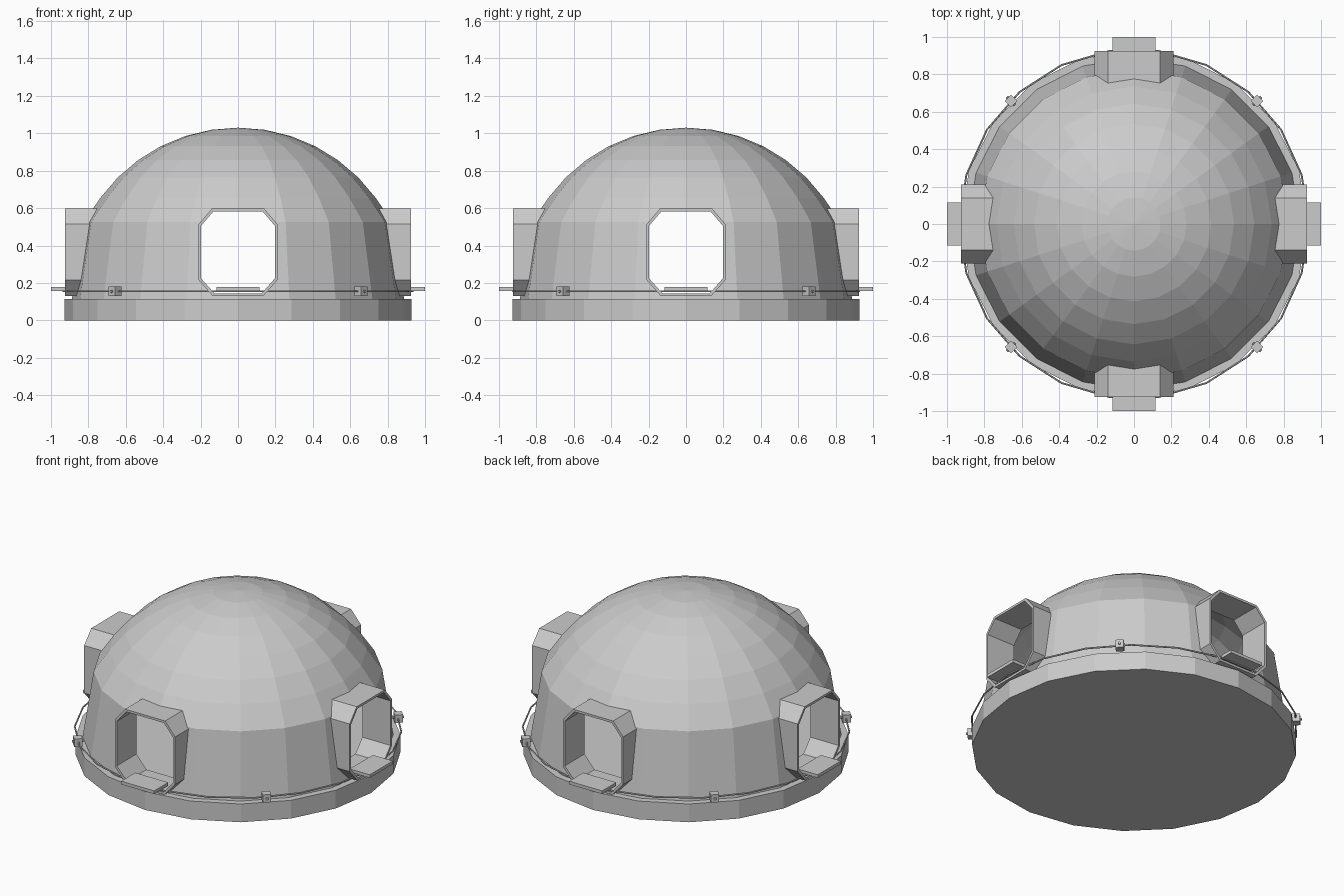
import bpy, bmesh, math
from mathutils import Matrix

cube = bpy.data.objects.get("Cube")
if cube:
    bpy.data.objects.remove(cube)

GREY = (0.6, 0.6, 0.6, 1)
mat = bpy.data.materials.new("light_grey")
mat.use_nodes = True
mat.diffuse_color = GREY
mat.node_tree.nodes["Principled BSDF"].inputs["Base Color"].default_value = GREY

SIDES = 20


def add_object(name, bm):
    bmesh.ops.recalc_face_normals(bm, faces=bm.faces)
    mesh = bpy.data.meshes.new(name)
    bm.to_mesh(mesh)
    bm.free()
    mesh.materials.append(mat)
    obj = bpy.data.objects.new(name, mesh)
    bpy.context.collection.objects.link(obj)
    return obj


def bridge(bm, loops, closed):
    """Join a list of equally long vertex loops with quads."""
    pairs = list(zip(loops, loops[1:]))
    if closed:
        pairs.append((loops[-1], loops[0]))
    for a, b in pairs:
        for i in range(len(a)):
            j = (i + 1) % len(a)
            bm.faces.new((a[i], a[j], b[j], b[i]))


def octagon(bm, y, inset):
    """Chamfered doorway outline at depth y."""
    half = [(0.135, 0.13), (0.21, 0.215), (0.21, 0.515), (0.14, 0.597)]
    k = 1 - inset / 0.21
    pts = half + [(-x, z) for x, z in reversed(half)]
    return [bm.verts.new((x * k, y, 0.3635 + (z - 0.3635) * k)) for x, z in pts]


def ring(bm, r, z):
    step = math.tau / SIDES
    return [bm.verts.new((r * math.cos(i * step), r * math.sin(i * step), z))
            for i in range(SIDES)]


def box(name, size, matrix):
    bm = bmesh.new()
    bmesh.ops.create_cube(bm, size=1)
    bm.transform(matrix @ Matrix.Diagonal((*size, 1)))
    return add_object(name, bm)


# Round base slab
bm = bmesh.new()
loops = [ring(bm, 0.928, 0), ring(bm, 0.928, 0.115)]
bridge(bm, loops, False)
for loop in loops:
    bm.faces.new(loop)
add_object("base", bm)

# Hollow dome: outer profile with tall lower panels, then an inner skin
profile = [(0.888, 0.115), (0.825, 0.525)]
for k in range(6, 0, -1):
    a = math.radians(9 * k)
    profile.append((0.91 * math.sin(a), 0.12 + 0.91 * math.cos(a)))
bm = bmesh.new()
caps = []
skins = []
for scale in (1, 0.975):
    loops = [ring(bm, r * scale, 0.115 + (z - 0.115) * scale) for r, z in profile]
    bridge(bm, loops, False)
    top = bm.verts.new((0, 0, 0.115 + 0.915 * scale))
    for i in range(SIDES):
        bm.faces.new((loops[-1][i], loops[-1][(i + 1) % SIDES], top))
    skins.append(loops[0])
bridge(bm, skins, False)
dome = add_object("dome", bm)

# Helper tunnels that open the dome at the four doorways
for i in range(2):
    bm = bmesh.new()
    ends = [octagon(bm, -1.2, 0.006), octagon(bm, 1.2, 0.006)]
    bridge(bm, ends, False)
    for loop in ends:
        bm.faces.new(loop)
    bm.transform(Matrix.Rotation(i * math.pi / 2, 4, "Z"))
    cutter = add_object(f"doorway_cutter_{i + 1}", bm)
    cutter.hide_render = True
    cutter.hide_set(True)
    cutter.display_type = "WIRE"
    cut = dome.modifiers.new("doorway", "BOOLEAN")
    cut.operation = "DIFFERENCE"
    cut.solver = "EXACT"
    cut.object = cutter

# Apply the cuts so the helpers can be removed
bpy.context.view_layer.update()
evaluated = dome.evaluated_get(bpy.context.evaluated_depsgraph_get())
cut_mesh = bpy.data.meshes.new_from_object(evaluated)
dome.modifiers.clear()
dome.data = cut_mesh
for obj in [o for o in bpy.data.objects if o.name.startswith("doorway_cutter")]:
    bpy.data.objects.remove(obj)

# Door hoods, door steps and cable posts around the dome
for i, side in enumerate(("front", "left", "back", "right")):
    turn = Matrix.Rotation(i * math.pi / 2, 4, "Z")
    bm = bmesh.new()
    loops = [octagon(bm, -0.926, 0), octagon(bm, -0.73, 0),
             octagon(bm, -0.73, 0.013), octagon(bm, -0.926, 0.013)]
    bridge(bm, loops, True)
    bm.transform(turn)
    add_object(f"{side}_door_hood", bm)

    box(f"{side}_door_step", (0.23, 0.14, 0.02),
        turn @ Matrix.Translation((0, -0.93, 0.168)))

    post_turn = Matrix.Rotation((i + 0.5) * math.pi / 2, 4, "Z")
    box(f"cable_post_{i + 1}", (0.048, 0.048, 0.05),
        post_turn @ Matrix.Translation((0, -0.93, 0.155)))
    bm = bmesh.new()
    bmesh.ops.create_cone(bm, cap_ends=True, segments=8, radius1=0.008,
                          radius2=0.008, depth=0.064)
    bm.transform(post_turn @ Matrix.Translation((0, -0.93, 0.155))
                 @ Matrix.Rotation(math.pi / 2, 4, "X"))
    add_object(f"post_bolt_{i + 1}", bm)

# Thin cable running round the base
bpy.ops.mesh.primitive_torus_add(major_segments=22, minor_segments=6,
                                 major_radius=0.934, minor_radius=0.005,
                                 location=(0, 0, 0.155))
cable = bpy.context.object
cable.name = "cable_ring"
cable.data.materials.append(mat)
